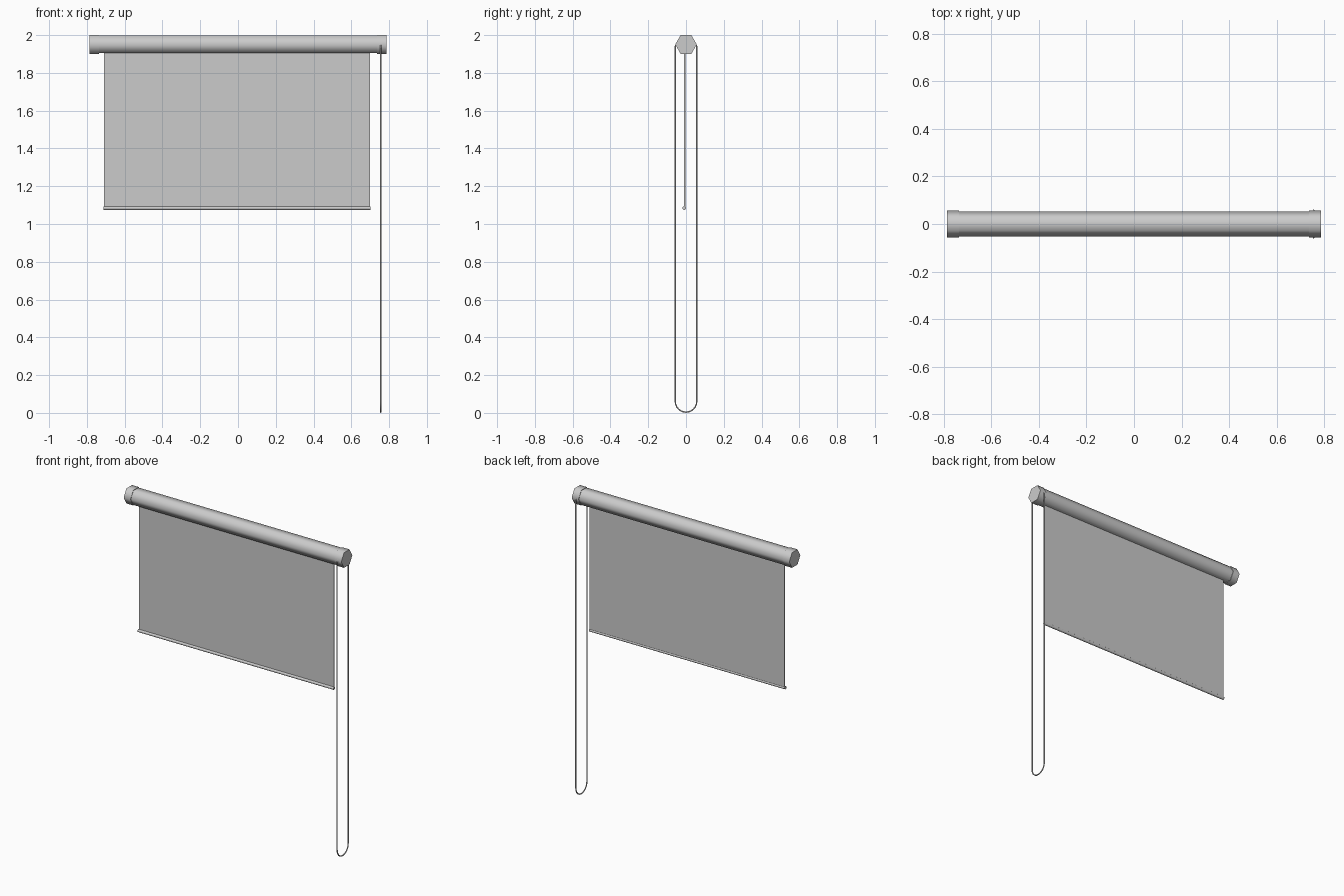
import bpy, math

if "Cube" in bpy.data.objects:
    bpy.data.objects.remove(bpy.data.objects["Cube"])

AXIS_Z = 1.9505      # height of the roller axis
CAP_R = 0.057


def smooth(obj, angle):
    bpy.ops.object.select_all(action='DESELECT')
    obj.select_set(True)
    bpy.context.view_layer.objects.active = obj
    bpy.ops.object.shade_smooth_by_angle(angle=math.radians(angle))


def rod(name, x0, x1, y, z, radius, sides):
    """Prism along x with a vertex on the +y / -y sides."""
    bpy.ops.mesh.primitive_cylinder_add(vertices=sides, radius=radius, depth=x1 - x0)
    obj = bpy.context.object
    obj.name = name
    obj.rotation_euler = (0, math.pi / 2, 0)
    obj.location = ((x0 + x1) / 2, y, z)
    smooth(obj, 65)
    return obj


# Hexagonal roller tube with slightly larger caps at both ends
rod("roller_tube", -0.75, 0.75, 0, AXIS_Z, 0.0535, 6)
for side, name in ((-1, "end_cap_left"), (1, "end_cap_right")):
    a, b = sorted((side * 0.737, side * 0.786))
    rod(name, a, b, 0, AXIS_Z, CAP_R, 6)

# Hanging fabric sheet
bpy.ops.mesh.primitive_cube_add(size=1)
fabric = bpy.context.object
fabric.name = "fabric"
fabric.scale = (1.407, 0.007, 1.94 - 1.083)
fabric.location = (-0.005, -0.006, (1.94 + 1.083) / 2)

# Round weight bar along the lower hem
rod("bottom_bar", -0.713, 0.701, -0.009, 1.084, 0.0095, 12)

# Pull cord: long U-shaped loop hanging from the right cap
CORD_R, HALF = 0.004, 0.057
path = [(-HALF + 0.006, AXIS_Z + 0.004), (-HALF, AXIS_Z - 0.012)]
for i in range(13):
    t = math.pi + math.pi * i / 12
    path.append((HALF * math.cos(t), HALF + CORD_R + HALF * math.sin(t)))
path += [(HALF, AXIS_Z - 0.012), (HALF - 0.006, AXIS_Z + 0.004)]

curve = bpy.data.curves.new("pull_cord", 'CURVE')
curve.dimensions = '3D'
curve.bevel_depth = CORD_R
curve.bevel_resolution = 1
curve.use_fill_caps = True
spline = curve.splines.new('POLY')
spline.points.add(len(path) - 1)
for point, (y, z) in zip(spline.points, path):
    point.co = (0.756, y, z, 1)
cord = bpy.data.objects.new("pull_cord", curve)
bpy.context.collection.objects.link(cord)
bpy.ops.object.select_all(action='DESELECT')
cord.select_set(True)
bpy.context.view_layer.objects.active = cord
bpy.ops.object.convert(target='MESH')
smooth(bpy.context.object, 65)
